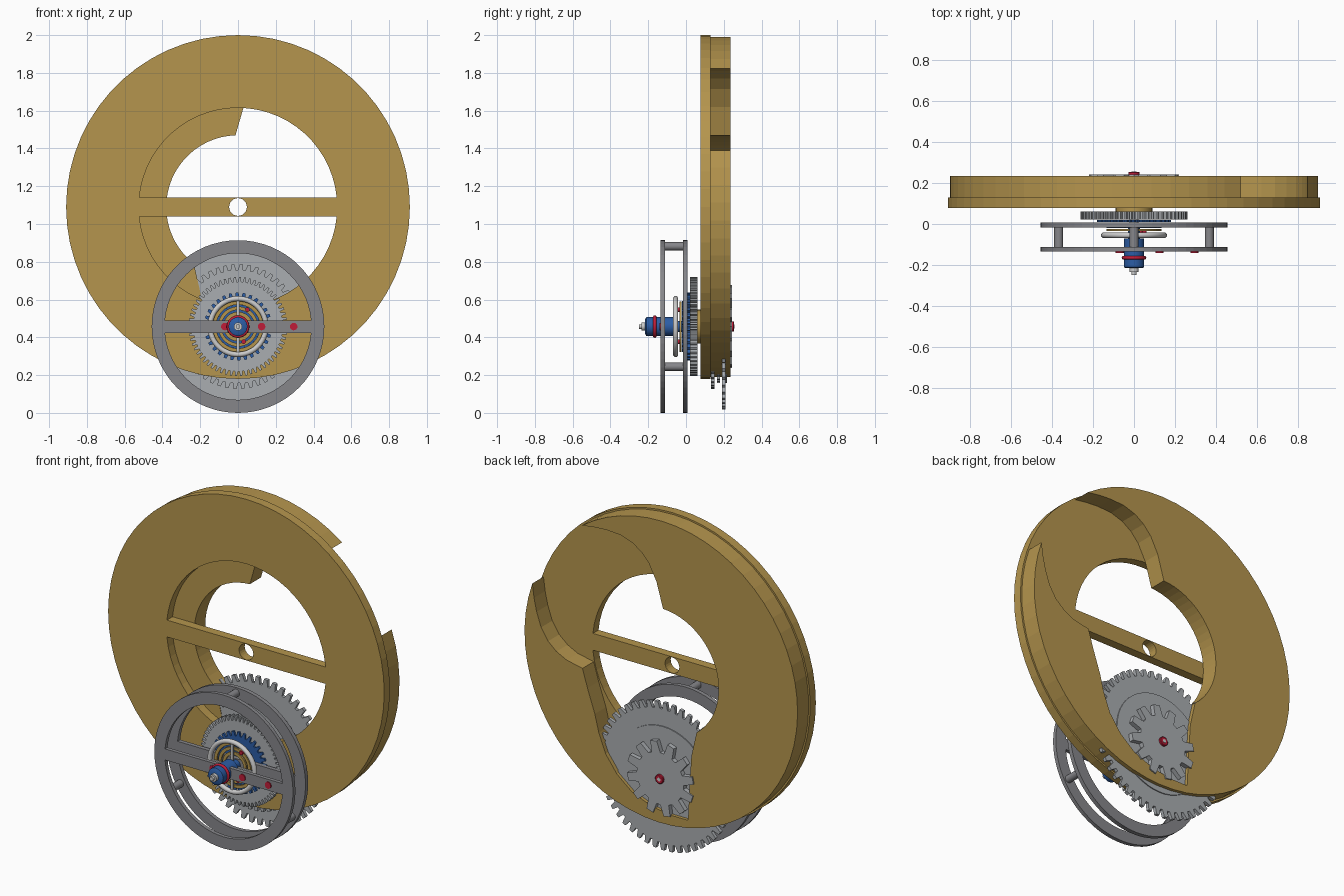
import bpy, bmesh, math
from math import cos, sin, radians, pi, atan2, hypot

if "Cube" in bpy.data.objects:
    bpy.data.objects.remove(bpy.data.objects["Cube"], do_unlink=True)


def material(name, rgb):
    m = bpy.data.materials.new(name)
    m.use_nodes = True
    m.diffuse_color = (*rgb, 1)
    m.node_tree.nodes["Principled BSDF"].inputs["Base Color"].default_value = (*rgb, 1)
    return m


BRASS = material("brass", (0.46, 0.30, 0.075))
IRON = material("dark_grey", (0.24, 0.24, 0.255))
STEEL = material("light_grey", (0.40, 0.42, 0.44))
SILVER = material("silver", (0.60, 0.60, 0.60))
BLUE = material("blue", (0.025, 0.11, 0.38))
RED = material("red", (0.52, 0.012, 0.04))

WHEEL_Z = 1.09   # axis height of the large wheel
AXIS_Z = 0.457   # axis height of the gear train


def finish(name, bm, mat, smooth=False):
    bmesh.ops.recalc_face_normals(bm, faces=bm.faces)
    mesh = bpy.data.meshes.new(name)
    bm.to_mesh(mesh)
    bm.free()
    mesh.materials.append(mat)
    ob = bpy.data.objects.new(name, mesh)
    bpy.context.collection.objects.link(ob)
    if smooth:
        bpy.ops.object.select_all(action="DESELECT")
        ob.select_set(True)
        bpy.context.view_layer.objects.active = ob
        bpy.ops.object.shade_smooth_by_angle(angle=radians(35))
    return ob


def prism(name, pts, y0, y1, cz, mat, hole=None):
    """Extrude an x-z outline along y; a hole must have as many points."""
    bm = bmesh.new()

    def loop(points, y):
        return [bm.verts.new((u, y, cz + v)) for u, v in points]

    def bridge(a, b):
        for i in range(len(a)):
            j = (i + 1) % len(a)
            bm.faces.new((a[i], a[j], b[j], b[i]))

    front, back = loop(pts, y0), loop(pts, y1)
    bridge(front, back)
    if hole:
        hf, hb = loop(hole, y0), loop(hole, y1)
        bridge(hf, hb)
        bridge(front, hf)
        bridge(back, hb)
    else:
        bm.faces.new(front)
        bm.faces.new(back)
    return finish(name, bm, mat)


def polar(r, deg):
    return (r * cos(radians(deg)), r * sin(radians(deg)))


def arc(r, a0, a1, n):
    return [polar(r, a0 + (a1 - a0) * i / n) for i in range(n + 1)]


def circle(r, n=64):
    return [polar(r, 360 * i / n) for i in range(n)]


def gear(name, r, depth, teeth, y0, y1, mat, hole=0):
    pts = []
    for i in range(teeth):
        for f, rr in ((0, r - depth), (0.3, r - depth), (0.42, r), (0.8, r)):
            pts.append(polar(rr, 360 * (i + f) / teeth))
    inner = circle(hole, len(pts)) if hole else None
    return prism(name, pts, y0, y1, AXIS_Z, mat, inner)


def lathe(name, profile, mat, x=0, z=AXIS_Z, n=24):
    """Spin (radius, y) steps around an axis along y."""
    bm = bmesh.new()
    rings = [[bm.verts.new((x + r * cos(2 * pi * i / n), y, z + r * sin(2 * pi * i / n)))
              for i in range(n)] for r, y in profile]
    for a, b in zip(rings, rings[1:]):
        for i in range(n):
            j = (i + 1) % n
            bm.faces.new((a[i], a[j], b[j], b[i]))
    bm.faces.new(rings[0])
    bm.faces.new(rings[-1])
    return finish(name, bm, mat, True)


def torus(name, r, tube, y, mat):
    bpy.ops.mesh.primitive_torus_add(major_radius=r, minor_radius=tube, major_segments=48,
                                     minor_segments=10, location=(0, y, AXIS_Z),
                                     rotation=(pi / 2, 0, 0))
    ob = bpy.context.object
    ob.name = name
    ob.data.materials.append(mat)
    bpy.ops.object.shade_smooth_by_angle(angle=radians(60))


# Large wheel: front plate and crossbar with a central hole
prism("wheel_plate", circle(0.91, 60), 0.077, 0.13, WHEEL_Z, BRASS, circle(0.525, 60))
for side, label in ((1, "left"), (-1, "right")):
    half = [(0, 0.05), (0.526, 0.05), (0.526, -0.05), (0, -0.05)] + arc(0.047, -90, 90, 12)
    prism("crossbar_" + label, [(side * u, v) for u, v in half], 0.077, 0.13, WHEEL_Z, BRASS)

# Wheel back layer: broad spiral sector ending in two mirrored hooked tips
tip = [(0.03, 0.53), (0.08, 0.625), (0.13, 0.68), (0.19, 0.72), (0.27, 0.745), (0.36, 0.75), (0.44, 0.745)]
mirrored = [polar(hypot(u, v), 74 - math.degrees(atan2(v, u))) for u, v in tip]
crescent = [(0.535, -25), (0.57, -40), (0.625, -49), (0.69, -58), (0.745, -67),
            (0.79, -76), (0.82, -86), (0.84, -95), (0.855, -102)]
outline = arc(0.9, 54.5, 379.5, 54) + mirrored[::-1]
outline += [polar(r, a) for r, a in crescent]
outline += [(-0.19, -0.6), (-0.2, -0.45)] + arc(0.38, 232, 92, 24) + tip
prism("wheel_back_layer", outline, 0.13, 0.235, WHEEL_Z, BRASS)

# Cage: two ringed plates with bars, joined by three pillars
for label, y0, y1 in (("front", -0.135, -0.112), ("rear", -0.017, 0.008)):
    prism("cage_ring_" + label, circle(0.457), y0, y1, AXIS_Z, IRON, circle(0.388))
    prism("cage_bar_" + label, [(-0.39, -0.033), (0.39, -0.033), (0.39, 0.033), (-0.39, 0.033)],
          y0, y1, AXIS_Z, IRON)
for k in range(3):
    px, pz = polar(0.425, 90 + 120 * k)
    lathe("cage_pillar_%d" % (k + 1), [(0.022, -0.114), (0.022, -0.015)], IRON, px, AXIS_Z + pz, 16)

# Gear train behind the cage
gear("blue_escape_gear", 0.18, 0.025, 30, 0.009, 0.02, BLUE)
gear("front_gear", 0.262, 0.025, 60, 0.022, 0.062, STEEL)
lathe("gear_collar", [(0.09, 0.06), (0.09, 0.08)], BRASS)
gear("middle_gear", 0.33, 0.03, 48, 0.132, 0.152, STEEL)
gear("inner_gear", 0.30, 0.03, 44, 0.165, 0.18, STEEL)
gear("rear_gear", 0.44, 0.04, 50, 0.19, 0.21, STEEL)
lathe("rear_gear_boss", [(0.30, 0.208), (0.30, 0.216)], STEEL, n=48)
gear("rear_pinion", 0.22, 0.065, 12, 0.214, 0.243, STEEL)

# Balance wheel: rounded rim, spokes, brass coil and blue trim
torus("balance_rim", 0.148, 0.014, -0.055, SILVER)
for k in range(2):
    a, w, r = 90 * k, 0.008, 0.148
    box = [(-r, -w), (r, -w), (r, w), (-r, w)]
    prism("balance_spoke_%d" % (k + 1),
          [(v, u) if a else (u, v) for u, v in box], -0.06, -0.048, AXIS_Z, SILVER)
gear("blue_trim_gear", 0.135, 0.02, 24, -0.02, -0.0172, BLUE, 0.09)
for k in range(3):
    r = 0.06 + 0.028 * k
    prism("coil_%d" % (k + 1), circle(r + 0.018, 48), -0.034, -0.024, AXIS_Z, BRASS, circle(r, 48))

# Central arbor with blue sleeve, red seal and stepped silver tip
lathe("arbor", [(0.012, -0.25), (0.012, -0.235), (0.022, -0.235), (0.022, 0.254)], SILVER)
lathe("blue_sleeve", [(0.04, -0.216), (0.05, -0.21), (0.05, -0.07), (0.03, -0.07), (0.03, -0.02)], BLUE)
torus("red_seal", 0.051, 0.009, -0.165, RED)
lathe("rear_jewel", [(0.027, 0.24), (0.027, 0.252), (0.023, 0.255)], RED)
lathe("rear_pivot", [(0.011, 0.25), (0.011, 0.2565)], SILVER, n=16)

# Small red jewels in the cage bar and on the balance wheel
for k, x in enumerate((-0.07, 0.125, 0.295)):
    lathe("bar_jewel_%d" % (k + 1), [(0.02, -0.141), (0.02, -0.13)], RED, x, AXIS_Z, 16)
for k, (x, dz) in enumerate(((0.05, 0.09), (0.03, -0.08))):
    lathe("balance_jewel_%d" % (k + 1), [(0.012, -0.045), (0.012, -0.025)], RED, x, AXIS_Z + dz, 12)
